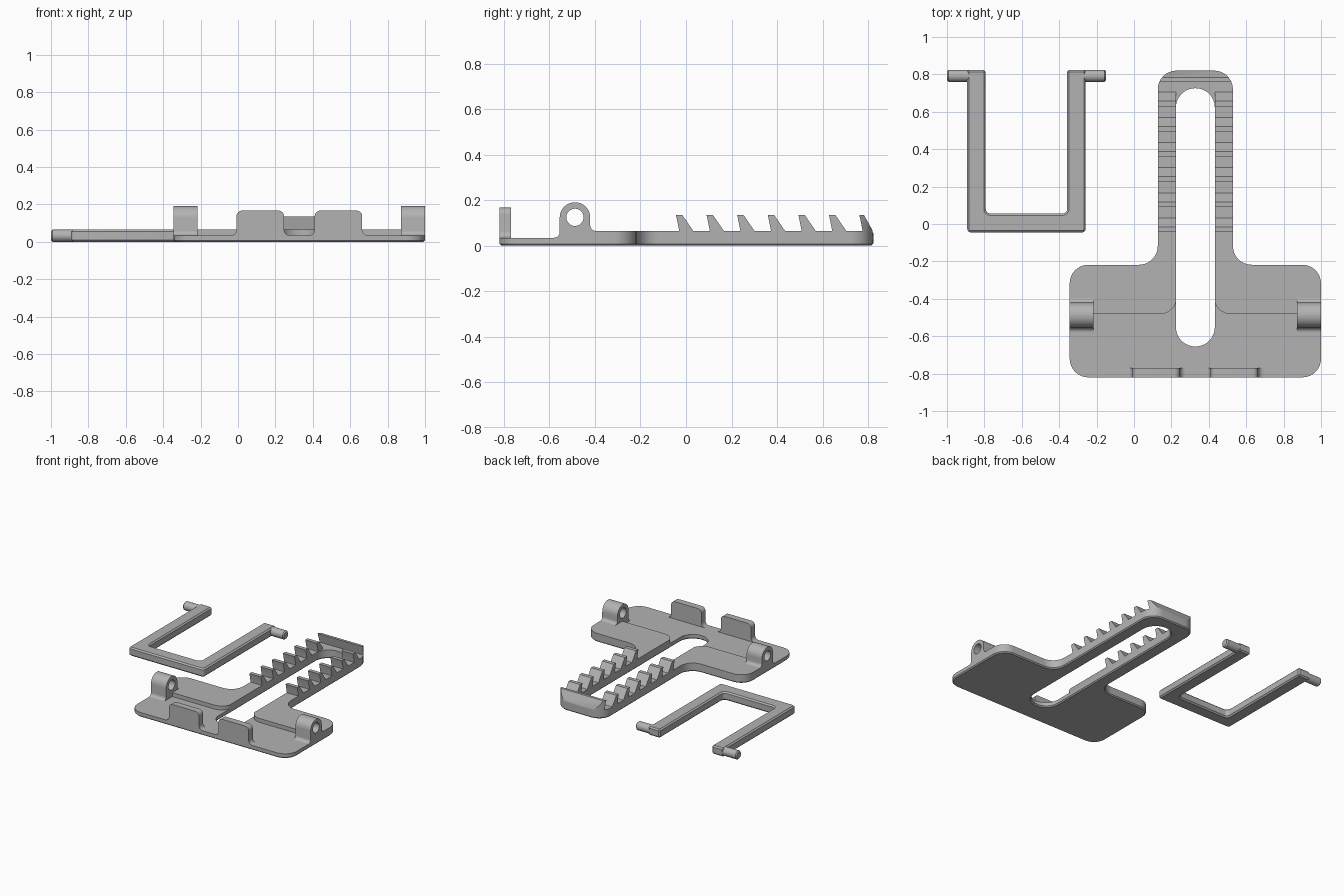
import bpy, bmesh, math
from mathutils import Vector

if "Cube" in bpy.data.objects:
    bpy.data.objects.remove(bpy.data.objects["Cube"])

grey = bpy.data.materials.new("plain grey")
grey.diffuse_color = (0.45, 0.45, 0.45, 1)
grey.use_nodes = True
grey.node_tree.nodes["Principled BSDF"].inputs["Base Color"].default_value = grey.diffuse_color
CX = 0.328  # centre line of the base


def rounded(corners, steps=8):
    """Polygon from (a, b, radius) corners, each corner filleted."""
    pts, n = [], len(corners)
    for i, (a, b, r) in enumerate(corners):
        p = Vector((a, b))
        if r == 0:
            pts.append(p)
            continue
        u = (Vector(corners[i - 1][:2]) - p).normalized()
        v = (Vector(corners[(i + 1) % n][:2]) - p).normalized()
        half = u.angle(v) / 2
        c = p + (u + v).normalized() * r / math.sin(half)
        s = p + u * r / math.tan(half) - c
        e = p + v * r / math.tan(half) - c
        turn = math.atan2(s.x * e.y - s.y * e.x, s.dot(e))
        for k in range(steps + 1):
            t = turn * k / steps
            pts.append(c + Vector((s.x * math.cos(t) - s.y * math.sin(t),
                                   s.x * math.sin(t) + s.y * math.cos(t))))
    return pts


def circle(a, b, r, n=32):
    return [(a + r * math.cos(k * math.tau / n), b + r * math.sin(k * math.tau / n)) for k in range(n)]


def prism(name, pts, axis, lo, hi):
    """Extrude a 2D profile along an axis."""
    place = {"x": lambda a, b, t: (t, a, b), "y": lambda a, b, t: (a, t, b),
             "z": lambda a, b, t: (a, b, t)}[axis]
    bm = bmesh.new()
    rings = [[bm.verts.new(place(p[0], p[1], t)) for p in pts] for t in (lo, hi)]
    n = len(pts)
    bm.faces.new(rings[0])
    bm.faces.new(rings[1])
    for i in range(n):
        j = (i + 1) % n
        bm.faces.new((rings[0][i], rings[0][j], rings[1][j], rings[1][i]))
    bmesh.ops.recalc_face_normals(bm, faces=bm.faces)
    me = bpy.data.meshes.new(name)
    bm.to_mesh(me)
    bm.free()
    me.materials.append(grey)
    ob = bpy.data.objects.new(name, me)
    bpy.context.collection.objects.link(ob)
    return ob


def bake(ob):
    dg = bpy.context.evaluated_depsgraph_get()
    me = bpy.data.meshes.new_from_object(ob.evaluated_get(dg))
    ob.modifiers.clear()
    ob.data = me


def boolean(ob, tool, op="DIFFERENCE"):
    m = ob.modifiers.new("cut", "BOOLEAN")
    m.object, m.operation, m.solver = tool, op, "EXACT"
    bake(ob)


def bevel(ob, width, segments=1):
    m = ob.modifiers.new("bevel", "BEVEL")
    m.width, m.segments, m.limit_method, m.angle_limit = width, segments, "ANGLE", math.radians(50)
    bake(ob)


def chamfer_bottom(ob, width):
    bm = bmesh.new()
    bm.from_mesh(ob.data)
    edges = [e for e in bm.edges if all(abs(v.co.z) < 1e-4 for v in e.verts)
             and len(e.link_faces) == 2 and e.calc_face_angle() > 1]
    bmesh.ops.bevel(bm, geom=edges, offset=width, segments=1, affect="EDGES", clamp_overlap=True)
    bm.to_mesh(ob.data)
    bm.free()


# T-shaped outline of the base
half_outline = [(0.672, -0.82, 0.1), (0.672, -0.218, 0.1), (0.201, -0.218, 0.1), (0.201, 0.82, 0.1)]
outline = rounded([(CX + a, b, r) for a, b, r in half_outline]
                  + [(CX - a, b, r) for a, b, r in reversed(half_outline)])
slot = rounded([(CX - 0.104, -0.655, 0.1035), (CX + 0.104, -0.655, 0.1035),
                (CX + 0.104, 0.726, 0.1035), (CX - 0.104, 0.726, 0.1035)], 12)
step = rounded([(-0.5, -1, 0), (1.2, -1, 0), (1.2, -0.482, 0), (CX + 0.1, -0.482, 0.09),
                (CX + 0.1, -0.3, 0), (CX - 0.1, -0.3, 0), (CX - 0.1, -0.482, 0.09), (-0.5, -0.482, 0)])

# Base plate with lowered front and long slot
base = prism("base_plate", outline, "z", 0, 0.065)
step_cutter = prism("step_cutter", step, "z", 0.035, 0.3)
slot_cutter = prism("slot_cutter", slot, "z", -0.1, 0.3)
rim_cutter = prism("outline_cutter", outline, "z", 0.03, 0.3)
boolean(base, step_cutter)
boolean(base, slot_cutter)
chamfer_bottom(base, 0.008)

# Ratchet teeth on both rails
parts = [base]
for side, x0, x1 in (("left", CX - 0.201, CX - 0.104), ("right", CX + 0.104, CX + 0.201)):
    for i in range(6):
        y = -0.04 + i * 0.1345
        tooth = [(y + 0.01, 0.055), (y + 0.01, 0.067), (y - 0.004, 0.135), (y + 0.024, 0.135),
                 (y + 0.072, 0.065), (y + 0.072, 0.055)]
        parts.append(prism(f"{side}_tooth_{i + 1}", tooth, "x", x0, x1))

# End wall, trimmed to the rounded end
wall = prism("end_wall", [(0.778, 0.055), (0.776, 0.067), (0.762, 0.135), (0.782, 0.135),
                          (0.82, 0.067), (0.82, 0.055)], "x", CX - 0.201, CX + 0.201)
boolean(wall, rim_cutter, "INTERSECT")
parts.append(wall)

# Hinge lugs with through holes
lug = rounded([(-0.581, 0.025, 0), (-0.581, 0.035, 0), (-0.555, 0.035, 0.025), (-0.555, 0.191, 0.0665),
               (-0.421, 0.191, 0.0665), (-0.421, 0.065, 0.025), (-0.395, 0.065, 0), (-0.395, 0.025, 0)], 10)
hole_cutter = prism("hole_cutter", circle(-0.488, 0.125, 0.038), "x", -2, 2)
for side, x0, x1 in (("left", -0.344, -0.216), ("right", 0.872, 1.0)):
    ob = prism(f"{side}_hinge_lug", lug, "x", x0, x1)
    boolean(ob, hole_cutter)
    parts.append(ob)

# Front stop tabs
for side, x0, x1 in (("left", -0.008, 0.246), ("right", 0.41, 0.664)):
    tab = rounded([(x0 - 0.031, 0.025, 0), (x0 - 0.031, 0.035, 0), (x0, 0.035, 0.03), (x0, 0.167, 0.03),
                   (x1, 0.167, 0.03), (x1, 0.035, 0.03), (x1 + 0.031, 0.035, 0), (x1 + 0.031, 0.025, 0)])
    parts.append(prism(f"{side}_stop_tab", tab, "y", -0.82, -0.77))

# Loose U-shaped support frame
frame = prism("support_frame", rounded([
    (-0.892, -0.045, 0.02), (-0.258, -0.045, 0.02), (-0.258, 0.824, 0), (-0.357, 0.824, 0),
    (-0.357, 0.056, 0.025), (-0.793, 0.056, 0.025), (-0.793, 0.824, 0), (-0.892, 0.824, 0)], 4), "z", 0, 0.065)
bevel(frame, 0.01)
parts.append(frame)

# Hinge pins at the frame ends
for side, x0, x1 in (("left", -1.0, -0.85), ("right", -0.3, -0.15)):
    pin = prism(f"{side}_hinge_pin", circle(0.792, 0.0325, 0.0325), "x", x0, x1)
    bevel(pin, 0.008)
    parts.append(pin)

for tool in (step_cutter, slot_cutter, rim_cutter, hole_cutter):
    tool.hide_render = True
    tool.hide_set(True)

# Smooth the curved faces, keep edges sharp
bpy.ops.object.select_all(action="DESELECT")
for ob in parts:
    ob.select_set(True)
bpy.context.view_layer.objects.active = base
bpy.ops.object.shade_smooth_by_angle(angle=math.radians(30))
